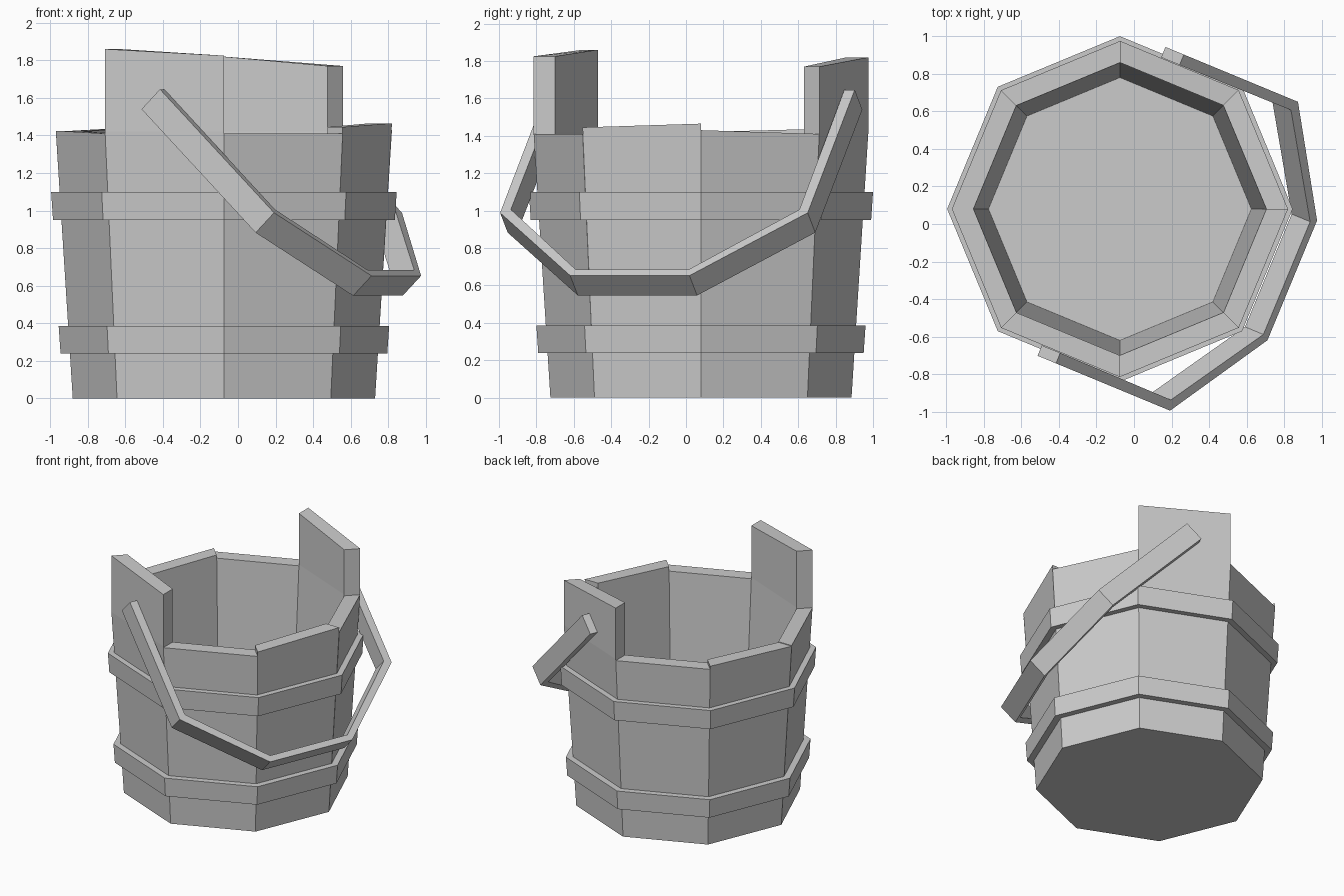
import bpy, math
from mathutils import Vector

if "Cube" in bpy.data.objects:
    bpy.data.objects.remove(bpy.data.objects["Cube"])

CX, CY = -0.075, 0.08          # bucket axis
FLOOR, RIM = 0.09, 1.42


def add_mesh(name, verts, faces):
    me = bpy.data.meshes.new(name)
    me.from_pydata(verts, [], faces)
    ob = bpy.data.objects.new(name, me)
    bpy.context.collection.objects.link(ob)
    return ob


def polar(r, deg, z):
    a = math.radians(deg)
    return (CX + r * math.cos(a), CY + r * math.sin(a), z)


def r_out(z):
    return 0.805 + 0.09 * min(z, RIM) / RIM


def r_in(z):
    return 0.70 + 0.08 * (min(z, RIM) - FLOOR) / (RIM - FLOOR)


def sweep(name, sections, closed):
    """Skin a list of four-point cross-sections."""
    n = len(sections)
    verts = [p for s in sections for p in s]
    faces = []
    for i in range(n if closed else n - 1):
        a, b = 4 * i, 4 * ((i + 1) % n)
        for k in range(4):
            m = (k + 1) % 4
            faces.append((a + k, b + k, b + m, a + m))
    if not closed:
        faces += [(0, 1, 2, 3), (4 * n - 1, 4 * n - 2, 4 * n - 3, 4 * n - 4)]
    return add_mesh(name, verts, faces)


# Base slab
bottom = [polar(r_out(0), 45 * i, 0) for i in range(8)]
top = [polar(r_out(FLOOR), 45 * i, FLOOR) for i in range(8)]
add_mesh("base", bottom + top,
         [tuple(range(7, -1, -1)), tuple(range(8, 16))] +
         [(i, (i + 1) % 8, (i + 1) % 8 + 8, i + 8) for i in range(8)])

# Staves: top height at the start and end corner of each side
tops = [(1.43, 1.41), (1.77, 1.82), (1.41, 1.41), (1.435, 1.42),
        (1.425, 1.41), (1.86, 1.825), (1.41, 1.41), (1.445, 1.465)]
for i, (za, zb) in enumerate(tops):
    tall = za > 1.6
    levels = [(FLOOR, FLOOR)] + ([(RIM, RIM)] if tall else []) + [(za, zb)]
    rings = []
    for a, b in levels:
        d0, d1 = 45 * i, 45 * i + 45
        rings.append([polar(r_out(a), d0, a), polar(r_out(b), d1, b),
                      polar(r_in(b), d1, b), polar(r_in(a), d0, a)])
    sweep("tall_stave" if tall else "stave", rings, False)

# Hoops: bottom z, top z, bottom radius, top radius
for name, z0, z1, ra, rb in (("lower_hoop", 0.24, 0.385, 0.87, 0.88),
                             ("upper_hoop", 0.95, 1.10, 0.91, 0.92)):
    sweep(name, [[polar(ra, d, z0), polar(rb, d, z1),
                  polar(0.80, d, z1), polar(0.80, d, z0)]
                 for d in range(0, 360, 45)], True)

# Handle: half path (outer u, outer s, inner u, inner s), mirrored,
# hanging at 45 degrees between the tall staves
U = Vector((math.cos(math.radians(67.5)), math.sin(math.radians(67.5)), 0))
V = Vector((U.y, -U.x, 0))
Z = Vector((0, 0, 1))
D, W = (V - Z).normalized(), (V + Z).normalized()
pivot = Vector((CX, CY, 1.593)) - 0.053 * V
half = [(0.89, 0, 0.83, 0), (0.89, 0.93, 0.835, 0.905), (0.345, 1.405, 0.325, 1.36)]
path = half + [(-a, b, -c, d) for a, b, c, d in reversed(half)]
sweep("handle", [[pivot + U * u + D * s + W * w
                  for u, s, w in ((a, b, 0.075), (a, b, -0.075),
                                  (c, d, -0.075), (c, d, 0.075))]
                 for a, b, c, d in path], False)

# Consistent outward normals
import bmesh
for ob in bpy.context.collection.objects:
    bm = bmesh.new()
    bm.from_mesh(ob.data)
    bmesh.ops.recalc_face_normals(bm, faces=bm.faces)
    bm.to_mesh(ob.data)
    bm.free()
